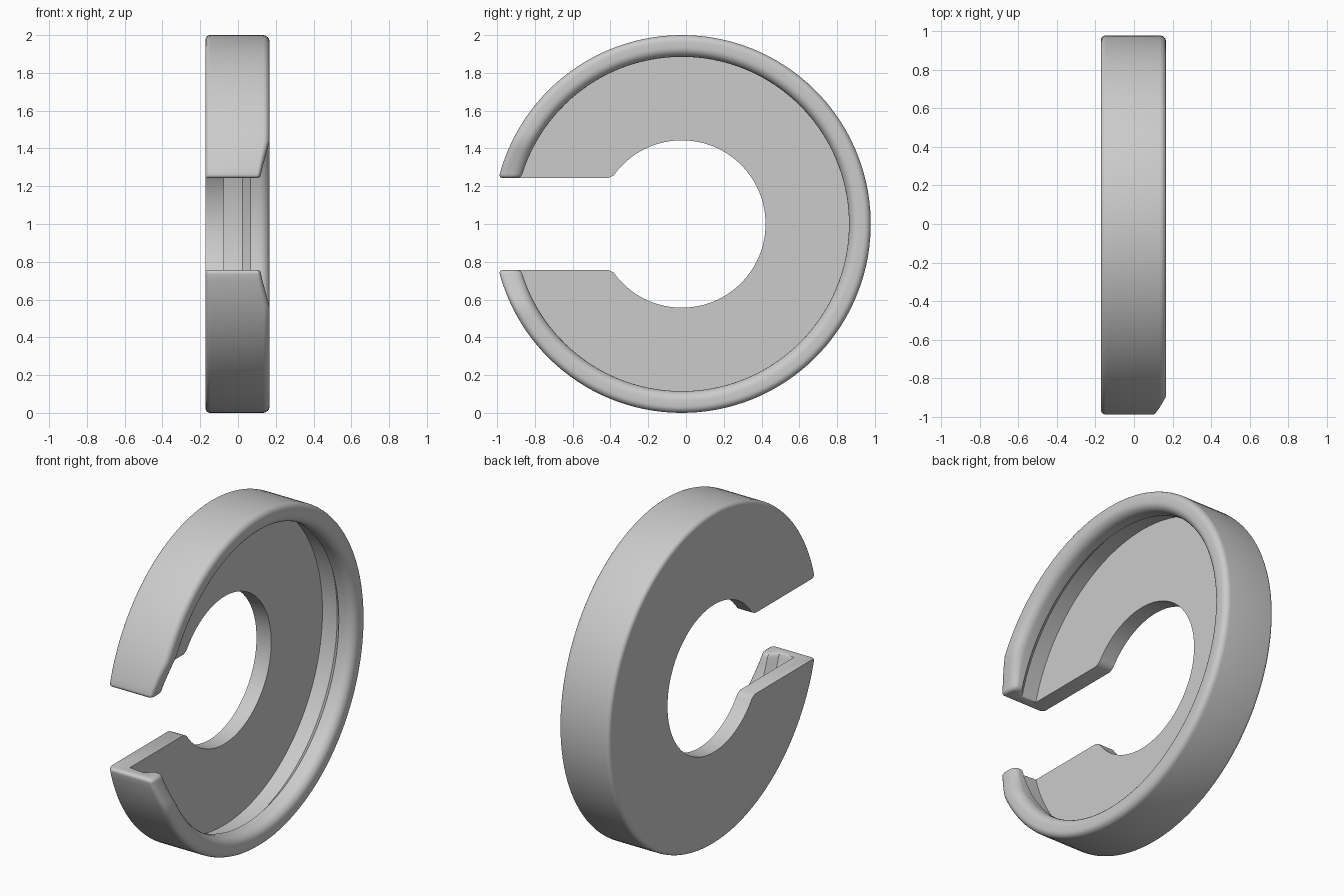
import bpy, bmesh
from math import sin, cos, pi, asin, radians

cube = bpy.data.objects.get("Cube")
if cube:
    bpy.data.objects.remove(cube, do_unlink=True)

CY, CZ = -0.022, 1.0               # ring axis
HOLE, WALL, LIP, OUTER = 0.443, 0.93, 0.885, 1.0
BACK, FLOOR, TOP = -0.172, -0.074, 0.167
GAP, TAPER, ROUND = 0.243, 0.44, 0.022   # half slot, taper start, tip rounding


def clamp(v):
    return max(0.0, min(1.0, v))


def fillet(cx, cr, rx, rr, start, n=6):
    """Quarter ellipse in the section plane, (x, radius) points."""
    return [(cx + rx * cos(radians(start - 90 * i / n)),
             cr + rr * sin(radians(start - 90 * i / n))) for i in range(n + 1)]


# Section of the cup: plate, outer wall, rounded lip with undercut
section = [(BACK, HOLE)]
section += fillet(BACK + 0.025, OUTER - 0.025, 0.025, 0.025, 180)
section += fillet(TOP - 0.035, OUTER - 0.035, 0.035, 0.035, 90)
section += fillet(TOP - 0.055, LIP + 0.05, 0.055, 0.05, 0)
section += [(0.066, LIP), (0.024, WALL), (FLOOR, WALL), (FLOOR, HOLE)]

# Rows near the slot are set by height, the others by even angles
tip_rows = [GAP + ROUND * (1 - cos(pi / 2 * i / 4)) for i in range(5)]
tip_rows += [0.30, 0.35, 0.395, TAPER]
ARC = 110
ROWS = ARC + 2 * len(tip_rows)


def point(x, r, row):
    """Place a section point on one row; the slot opens towards the front."""
    end = min(row, ROWS - 1 - row)
    h = tip_rows[end] if end < len(tip_rows) else TAPER
    if r < 0.5:
        # hole edge, eased where it meets the slot
        start = asin(GAP / r) + 0.04
        ang = start + (2 * pi - 2 * start) * (row - 1) / (ROWS - 3)
        if end == 0:
            r += 0.015
            ang = asin(GAP / r)
            if row > 0:
                ang = 2 * pi - ang
    else:
        # rounded tip and sloping rim
        e = 0.0
        if end < 5:
            e = ROUND * (1 - sin(pi / 2 * end / 4))
        if r > 0.95:
            r -= e * clamp((r - 0.95) / 0.05)
        elif x > 0:
            r += e * clamp((0.95 - r) / 0.05)
        drop = 0.045 * clamp((TAPER - h) / 0.17) + e
        x -= drop * clamp((x - 0.066) / 0.1)
        first = asin(h / r)
        if end < len(tip_rows):
            ang = first if row == end else 2 * pi - first
        else:
            step = (row - len(tip_rows) + 1) / (ARC + 1)
            ang = first + (2 * pi - 2 * first) * step
    return (x, CY - r * cos(ang), CZ + r * sin(ang))


bm = bmesh.new()
rings = [[bm.verts.new(point(x, r, k)) for x, r in section] for k in range(ROWS)]
n = len(section)
for a, b in zip(rings, rings[1:]):
    for i in range(n):
        j = (i + 1) % n
        bm.faces.new((a[i], a[j], b[j], b[i]))
bm.faces.new(rings[0])
bm.faces.new(rings[-1])
bmesh.ops.recalc_face_normals(bm, faces=bm.faces)

mesh = bpy.data.meshes.new("split_ring_cup")
bm.to_mesh(mesh)
bm.free()
cup = bpy.data.objects.new("split_ring_cup", mesh)
bpy.context.collection.objects.link(cup)

# Plain grey
grey = bpy.data.materials.new("light_grey")
grey.use_nodes = True
grey.diffuse_color = (0.6, 0.6, 0.6, 1)
grey.node_tree.nodes["Principled BSDF"].inputs["Base Color"].default_value = (0.6, 0.6, 0.6, 1)
mesh.materials.append(grey)

bpy.ops.object.select_all(action="DESELECT")
cup.select_set(True)
bpy.context.view_layer.objects.active = cup
bpy.ops.object.shade_smooth_by_angle(angle=radians(30))
